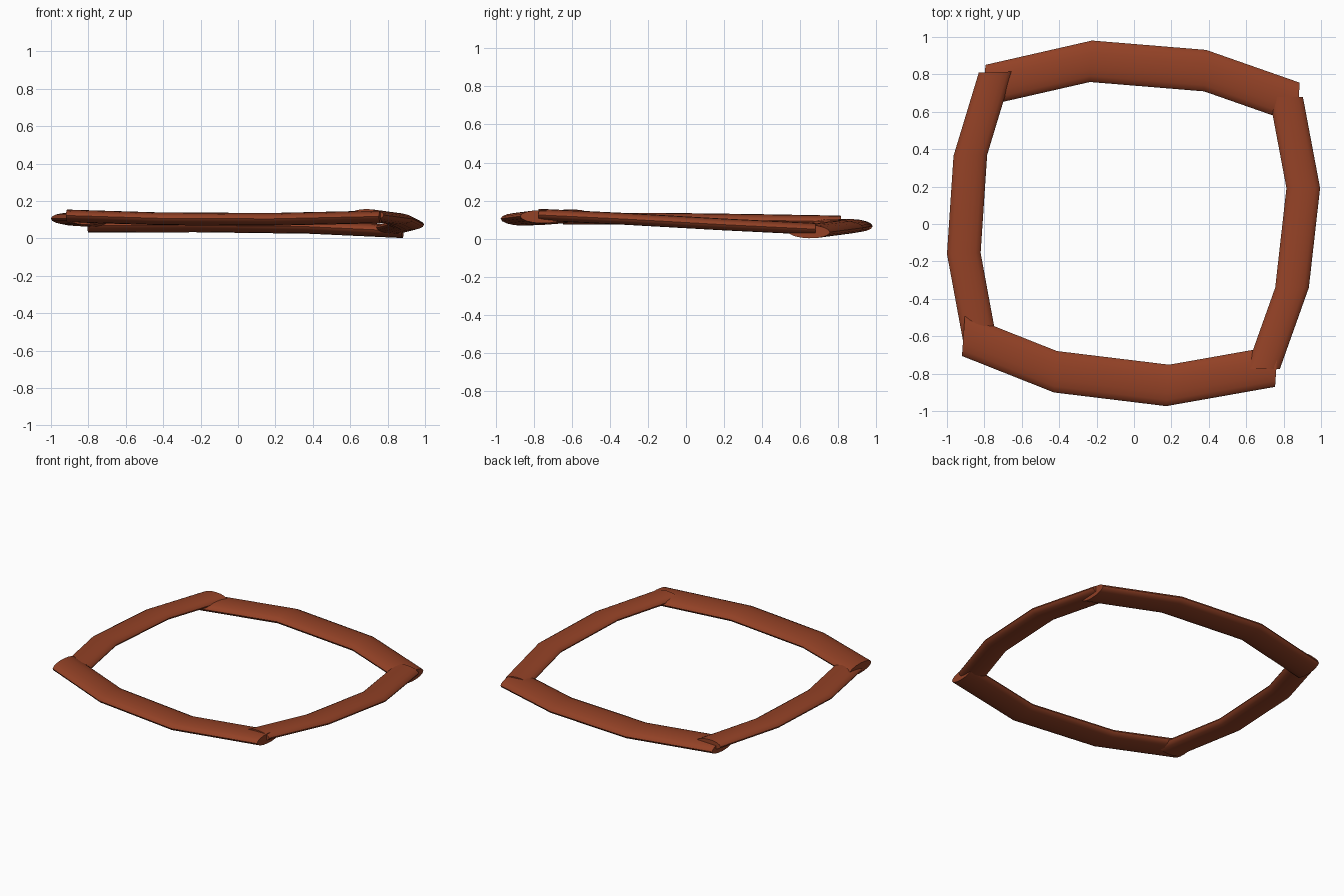
import bpy, bmesh, math

if "Cube" in bpy.data.objects:
    bpy.data.objects.remove(bpy.data.objects["Cube"])

SIDES = 16
wood = bpy.data.materials.new("red_brown")
wood.diffuse_color = (0.29, 0.053, 0.019, 1)
wood.use_nodes = True
wood.node_tree.nodes["Principled BSDF"].inputs["Base Color"].default_value = wood.diffuse_color


def beam(name, path, half_width, half_height, across):
    """Flattened elliptical tube; every ring lies along the same 'across' direction."""
    ax, ay = across
    az = -0.023 * ay - 0.012 * ax          # the whole frame leans slightly
    bm = bmesh.new()
    rings = []
    for x, y, z in path:
        ring = []
        for i in range(SIDES):
            a = 2 * math.pi * i / SIDES
            w = half_width * math.cos(a)
            ring.append(bm.verts.new((x + ax * w, y + ay * w,
                                      z + az * w + half_height * math.sin(a))))
        rings.append(ring)
    for r0, r1 in zip(rings, rings[1:]):
        for i in range(SIDES):
            j = (i + 1) % SIDES
            bm.faces.new((r0[i], r0[j], r1[j], r1[i]))
    bm.faces.new(rings[0])
    bm.faces.new(rings[-1])
    bmesh.ops.recalc_face_normals(bm, faces=bm.faces[:])
    mesh = bpy.data.meshes.new(name)
    bm.to_mesh(mesh)
    bm.free()
    mesh.materials.append(wood)
    ob = bpy.data.objects.new(name, mesh)
    bpy.context.collection.objects.link(ob)
    bpy.context.view_layer.objects.active = ob
    ob.select_set(True)
    bpy.ops.object.shade_smooth_by_angle(angle=math.radians(40))
    ob.select_set(False)


# wide front and back beams
beam("front_beam", [(-0.912, -0.595, 0.12), (-0.42, -0.79, 0.105),
                    (0.18, -0.863, 0.102), (0.762, -0.76, 0.115)],
     0.111, 0.034, (0.07, 0.997))
beam("back_beam", [(-0.80, 0.74, 0.066), (-0.23, 0.87, 0.068),
                   (0.38, 0.82, 0.06), (0.88, 0.645, 0.037)],
     0.111, 0.035, (0.05, 0.998))

# narrower side beams
beam("left_beam", [(-0.74, 0.812, 0.09), (-0.875, 0.367, 0.098),
                   (-0.91, -0.157, 0.105), (-0.82, -0.645, 0.105)],
     0.09, 0.031, (0.999, 0.03))
beam("right_beam", [(0.813, 0.68, 0.051), (0.905, 0.192, 0.075),
                    (0.845, -0.34, 0.105), (0.69, -0.775, 0.126)],
     0.09, 0.031, (0.999, 0.0))
